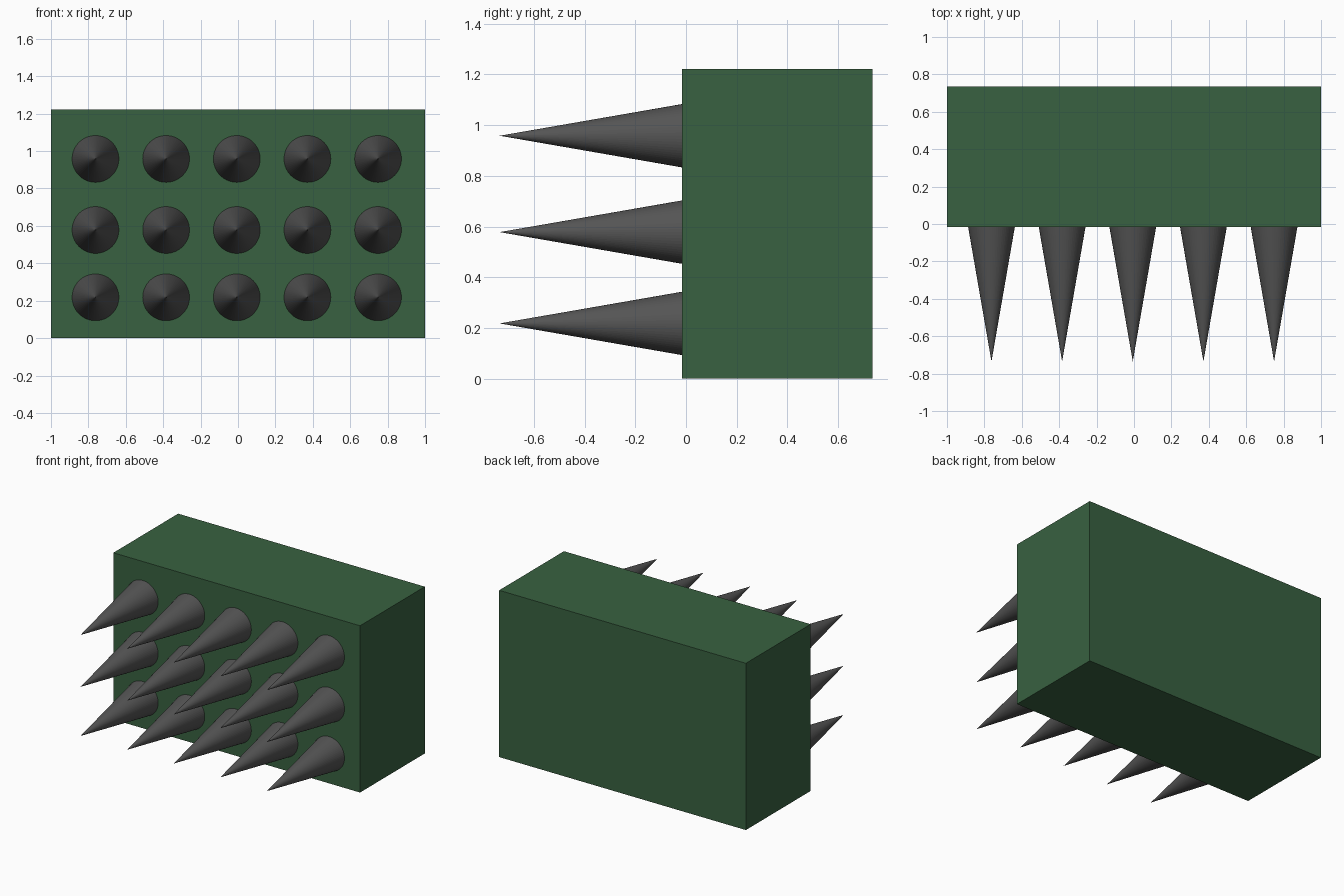
import bpy
from math import radians

if "Cube" in bpy.data.objects:
    bpy.data.objects.remove(bpy.data.objects["Cube"])


def material(name, rgb):
    m = bpy.data.materials.new(name)
    m.diffuse_color = (*rgb, 1)
    m.use_nodes = True
    m.node_tree.nodes["Principled BSDF"].inputs["Base Color"].default_value = m.diffuse_color
    return m


green = material("dark_green", (0.04, 0.12, 0.052))
dark = material("dark_grey", (0.09, 0.09, 0.09))

FRONT, BACK, HEIGHT = -0.015, 0.735, 1.222
TIP, RADIUS = -0.735, 0.125

# Solid block
bpy.ops.mesh.primitive_cube_add(size=1, location=(0, (FRONT + BACK) / 2, HEIGHT / 2))
block = bpy.context.object
block.name = "block"
block.scale = (2, BACK - FRONT, HEIGHT)
bpy.ops.object.transform_apply(location=False, rotation=False, scale=True)
block.data.materials.append(green)

# Grid of spikes pointing forward, three rows of five
for row, z in enumerate((0.218, 0.578, 0.958)):
    for col in range(5):
        x = -0.762 + 0.3777 * col
        bpy.ops.mesh.primitive_cone_add(
            vertices=64, radius1=RADIUS, radius2=0, depth=FRONT - TIP,
            location=(x, (FRONT + TIP) / 2, z), rotation=(radians(90), 0, 0))
        spike = bpy.context.object
        spike.name = f"spike_{row + 1}_{col + 1}"
        spike.data.materials.append(dark)
